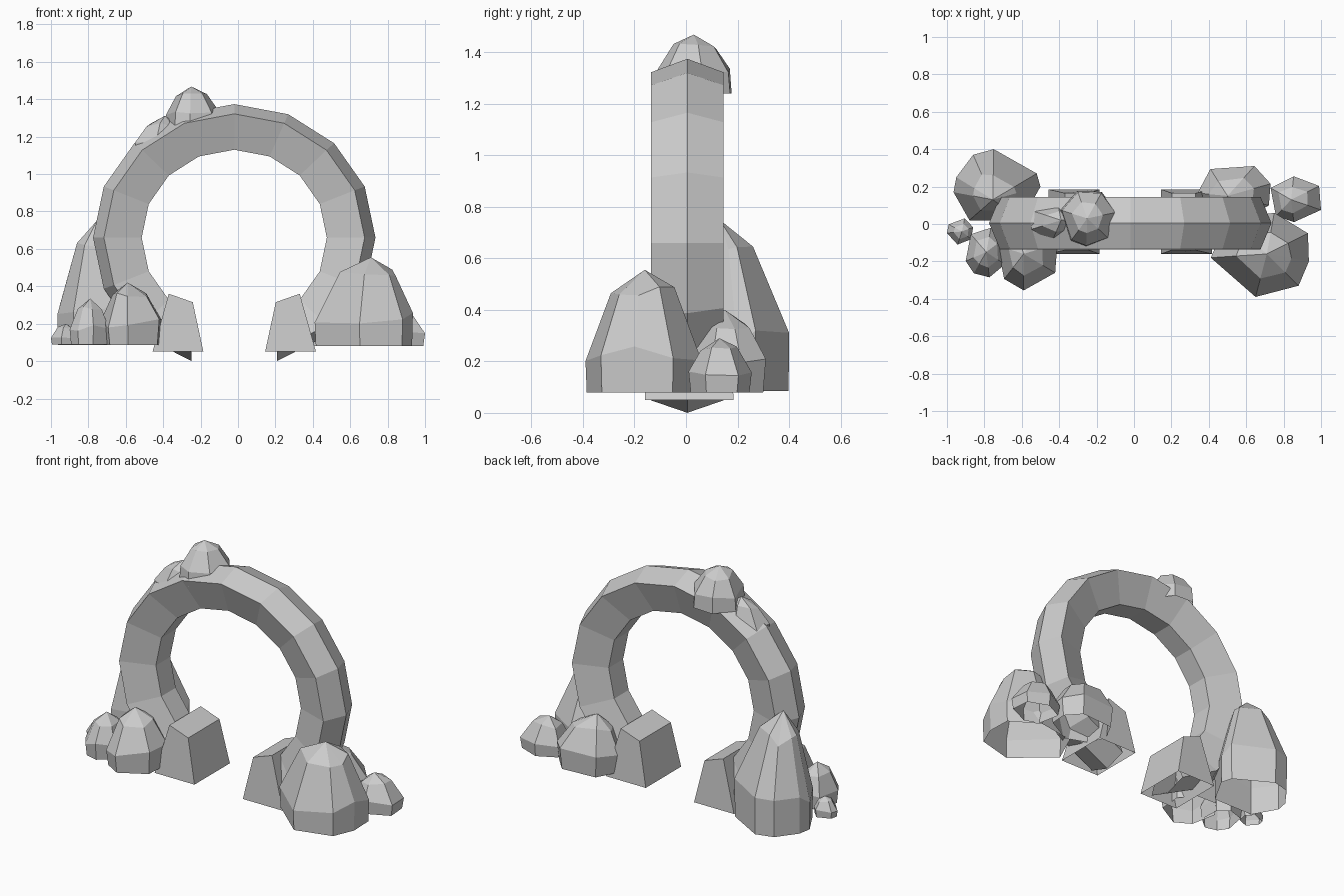
import bpy, math, random

if "Cube" in bpy.data.objects:
    bpy.data.objects.remove(bpy.data.objects["Cube"])

random.seed(4)
CX, CZ = -0.02, 0.66


def make(name, verts, faces):
    me = bpy.data.meshes.new(name)
    me.from_pydata(verts, [], faces)
    me.update()
    ob = bpy.data.objects.new(name, me)
    bpy.context.collection.objects.link(ob)
    return ob


def loft(name, rings, tip=None, cap=False):
    # Skin between closed rings with an open base, ending in a cap or a pointed tip
    n = len(rings[0])
    verts = [p for r in rings for p in r]
    faces = []
    for k in range(len(rings) - 1):
        for i in range(n):
            j = (i + 1) % n
            faces.append((k*n + i, k*n + j, (k+1)*n + j, (k+1)*n + i))
    top = (len(rings) - 1) * n
    if tip:
        verts.append(tip)
        faces += [(top + i, top + (i + 1) % n, len(verts) - 1) for i in range(n)]
    elif cap:
        faces.append(tuple(range(top, top + n)))
    return make(name, verts, faces)


# Arch: five-sided section, ridged outside and narrower inside, in 22.5 degree steps
section = [(0.495, 0.47, -0.065), (0.697, 0.662, -0.135), (0.755, 0.714, 0.005),
           (0.697, 0.662, 0.145), (0.495, 0.47, 0.075)]
rings = []
for k in range(-3, 12):
    a = math.radians(22.5 * k)
    ring = []
    for rx, rz, y in section:
        x, z = rx * math.cos(a), CZ + rz * math.sin(a)
        if k in (-3, 11):                      # plumb-cut ends
            x = math.copysign(0.228, x)
        ring.append((CX + x, y, max(z, 0)))
    rings.append(ring)
loft("arch", rings)

# Feet: tapered blocks with sloping tops, mirrored about the arch centre
for side, name in ((-1, "left_foot"), (1, "right_foot")):
    def quad(xi, xo, zi, zo, y0, y1):
        q = [(CX + side*xi, y0, zi), (CX + side*xo, y0, zo),
             (CX + side*xo, y1, zo), (CX + side*xi, y1, zi)]
        return q if side > 0 else q[::-1]
    loft(name, [quad(0.165, 0.437, 0.05, 0.05, -0.16, 0.185),
                quad(0.222, 0.35, 0.315, 0.36, -0.14, 0.165)], cap=True)


def rock(name, outline, z0, belly, shoulder, tip, base=0.95, top=0.55):
    # Outline is the plan at the belly; the base draws in, the shoulder leans to the tip
    n = len(outline)
    cx, cy = (sum(p[i] for p in outline) / n for i in (0, 1))
    h = tip[2] - z0
    low = [(cx + (x - cx) * base, cy + (y - cy) * base, z0) for x, y in outline]
    mid = [(x, y, belly + h * random.uniform(-0.07, 0.07)) for x, y in outline]
    high = []
    for x, y in outline:
        d = random.uniform(-0.05, 0.05)
        high.append((tip[0] + (x - tip[0]) * (top - d), tip[1] + (y - tip[1]) * (top - d),
                     shoulder + h * d))
    return loft(name, [low, mid, high], tip)


# Two large boulders
rock("large_front_rock",
     [(0.93, -0.05), (0.75, 0.06), (0.50, 0.02), (0.41, -0.18), (0.65, -0.39),
      (0.88, -0.33), (0.935, -0.2)], 0.08, 0.23, 0.475, (0.71, -0.16, 0.555), 0.98)
rock("large_back_rock",
     [(-0.5, 0.2), (-0.52, 0.27), (-0.75, 0.4), (-0.86, 0.37), (-0.95, 0.25),
      (-0.965, 0.17), (-0.88, 0.02), (-0.6, 0.02)], 0.085, 0.28, 0.62,
     (-0.755, 0.13, 0.75), 0.99, 0.52)


def small_rock(name, x0, x1, y0, y1, z0, tip, n=7, turn=0.3, base=0.93):
    # Boulder from a roughened polygon fitted to the given extents
    pts = [(math.cos(a), math.sin(a)) for a in
           (turn + math.tau * i / n + random.uniform(-0.22, 0.22) for i in range(n))]
    xs, ys = zip(*pts)
    fit = lambda v, s, lo, hi: lo + (hi - lo) * (v - min(s)) / (max(s) - min(s))
    outline = [(fit(x, xs, x0, x1), fit(y, ys, y0, y1)) for x, y in pts]
    h = tip[2] - z0
    rock(name, outline, z0, z0 + h * 0.35, z0 + h * 0.8, tip, base, 0.58)


# Smaller boulders around the base
small_rock("back_right_rock", 0.34, 0.73, 0.0, 0.31, 0.08, (0.50, 0.15, 0.40))
small_rock("far_right_rock", 0.73, 1.0, 0.01, 0.255, 0.08, (0.84, 0.13, 0.29), 6, 0.6)
small_rock("front_left_rock", -0.73, -0.41, -0.355, 0.0, 0.085, (-0.59, -0.16, 0.42))
small_rock("left_rock", -0.90, -0.69, -0.285, -0.02, 0.09, (-0.79, -0.15, 0.335), 7, 0.6)
small_rock("far_left_pebble", -1.0, -0.86, -0.11, 0.03, 0.09, (-0.92, -0.04, 0.20), 6)

# Rocks resting on top of the arch
small_rock("crown_rock", -0.385, -0.10, -0.115, 0.17, 1.24, (-0.25, 0.03, 1.468), base=1.05)
small_rock("crown_pebble", -0.55, -0.30, -0.095, 0.11, 1.07, (-0.39, 0.02, 1.312), 6)
